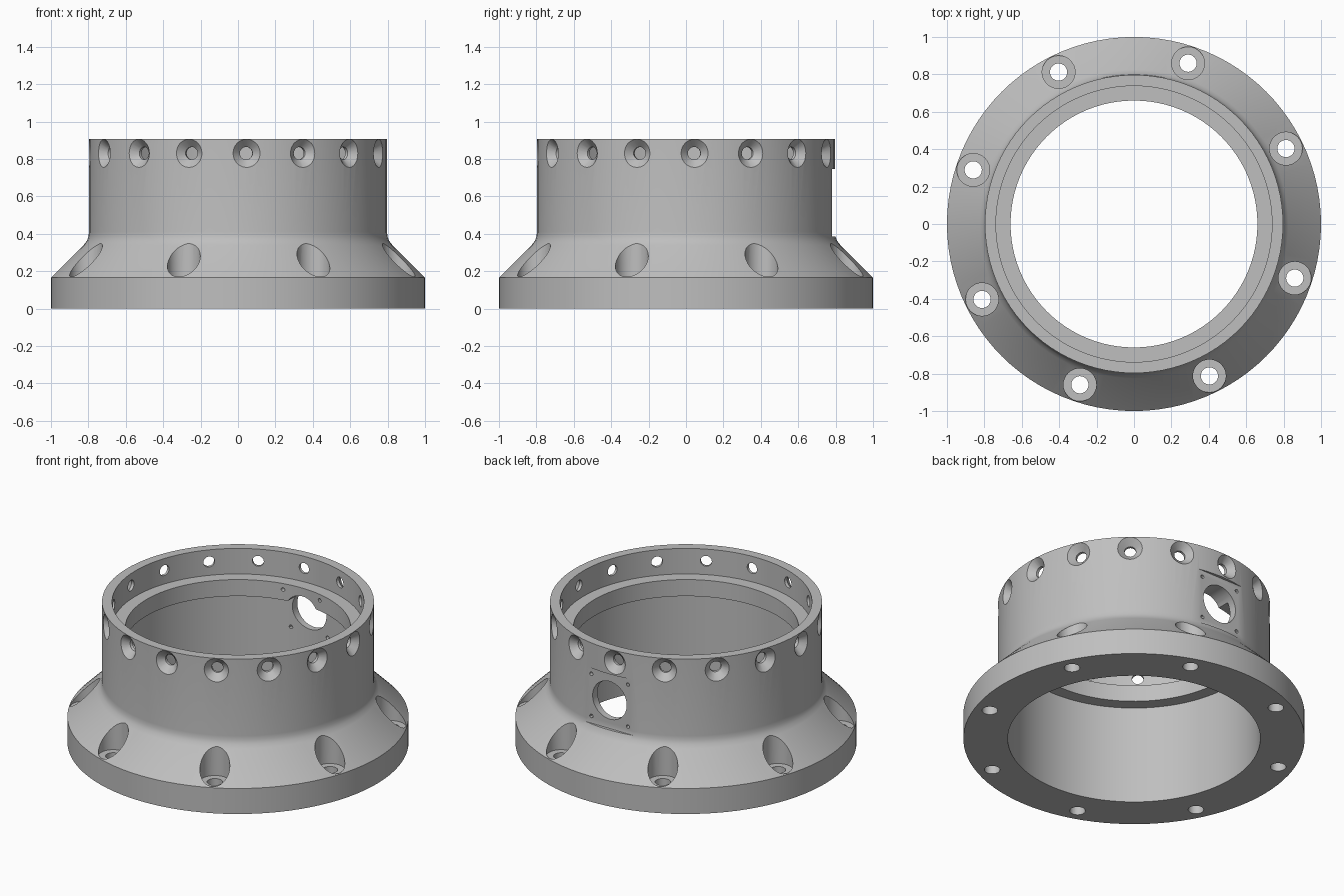
import bpy, bmesh, math
from mathutils import Matrix, Vector

if "Cube" in bpy.data.objects:
    bpy.data.objects.remove(bpy.data.objects["Cube"])

TAU = 2 * math.pi


def lathe(bm, profile, sides, matrix=Matrix()):
    """Revolve a closed (radius, height) loop; points at radius 0 merge on the axis."""
    rings = []
    for i in range(sides):
        a = TAU * i / sides
        rings.append([bm.verts.new(matrix @ Vector((r * math.cos(a), r * math.sin(a), z)))
                      for r, z in profile])
    n = len(profile)
    for i in range(sides):
        p, q = rings[i], rings[(i + 1) % sides]
        for j in range(n):
            k = (j + 1) % n
            if profile[j][0] == 0 and profile[k][0] == 0:
                continue
            bm.faces.new((p[j], q[j], q[k], p[k]))
    bmesh.ops.remove_doubles(bm, verts=bm.verts[:], dist=1e-5)


def finish(bm, name):
    bmesh.ops.recalc_face_normals(bm, faces=bm.faces[:])
    mesh = bpy.data.meshes.new(name)
    bm.to_mesh(mesh)
    bm.free()
    obj = bpy.data.objects.new(name, mesh)
    bpy.context.collection.objects.link(obj)
    return obj


def pin(bm, radius, start, end, sides, matrix):
    lathe(bm, [(0, start), (radius, start), (radius, end), (0, end)], sides, matrix)


# Flanged collar body with an inner ridge near the top
bm = bmesh.new()
lathe(bm, [(0.74, 0), (1.0, 0), (1.0, 0.165), (0.825, 0.34), (0.808, 0.362),
           (0.799, 0.385), (0.797, 0.41), (0.797, 0.907), (0.738, 0.907),
           (0.738, 0.742), (0.66, 0.742), (0.66, 0.635), (0.74, 0.635)], 96)
collar = finish(bm, "flanged_collar")

# Counterbored bolt holes through the flange
bm = bmesh.new()
for i in range(8):
    a = math.radians(26.4 + 45 * i)
    lathe(bm, [(0, -0.1), (0.046, -0.1), (0.046, 0.16), (0.088, 0.16), (0.088, 0.6), (0, 0.6)],
          32, Matrix.Translation((0.907 * math.cos(a), 0.907 * math.sin(a), 0)))
flange_cut = finish(bm, "flange_hole_cutter")

# Countersunk radial holes around the rim
bm = bmesh.new()
for i in range(16):
    a = math.radians(-90 + 3.3 + 22.5 * i)
    m = (Matrix.Translation((0, 0, 0.83)) @ Matrix.Rotation(a, 4, 'Z')
         @ Matrix.Rotation(math.pi / 2, 4, 'Y'))
    lathe(bm, [(0, 0.69), (0.034, 0.69), (0.034, 0.755), (0.104, 0.825), (0, 0.825)], 24, m)
rim_cut = finish(bm, "rim_hole_cutter")

# Flat mounting pad on the back
bm = bmesh.new()
bmesh.ops.create_cube(bm, size=1, matrix=Matrix.Translation((0, 0.84, 0.565))
                      @ Matrix.Diagonal((0.5, 0.12, 0.36, 1)))
pad_cut = finish(bm, "pad_cutter")

# Round port and its four screw holes
bm = bmesh.new()
to_back = Matrix.Rotation(-math.pi / 2, 4, 'X')
pin(bm, 0.122, 0.5, 0.95, 40, Matrix.Translation((0, 0, 0.567)) @ to_back)
for sx in (-1, 1):
    for sz in (-1, 1):
        pin(bm, 0.012, 0.5, 0.95, 12,
            Matrix.Translation((0.131 * sx, 0, 0.567 + 0.136 * sz)) @ to_back)
port_cut = finish(bm, "port_cutter")

# Cut all openings
bpy.context.view_layer.objects.active = collar
collar.select_set(True)
for cutter in (flange_cut, rim_cut, pad_cut, port_cut):
    mod = collar.modifiers.new(cutter.name, 'BOOLEAN')
    mod.operation = 'DIFFERENCE'
    mod.solver = 'EXACT'
    mod.object = cutter
    bpy.ops.object.modifier_apply(modifier=mod.name)
    bpy.data.objects.remove(cutter)

# Single machined grey finish
grey = bpy.data.materials.new("machined_grey")
grey.diffuse_color = (0.52, 0.52, 0.52, 1)
grey.use_nodes = True
grey.node_tree.nodes["Principled BSDF"].inputs["Base Color"].default_value = grey.diffuse_color
collar.data.materials.clear()
collar.data.materials.append(grey)
bpy.ops.object.shade_smooth_by_angle(angle=math.radians(30))
